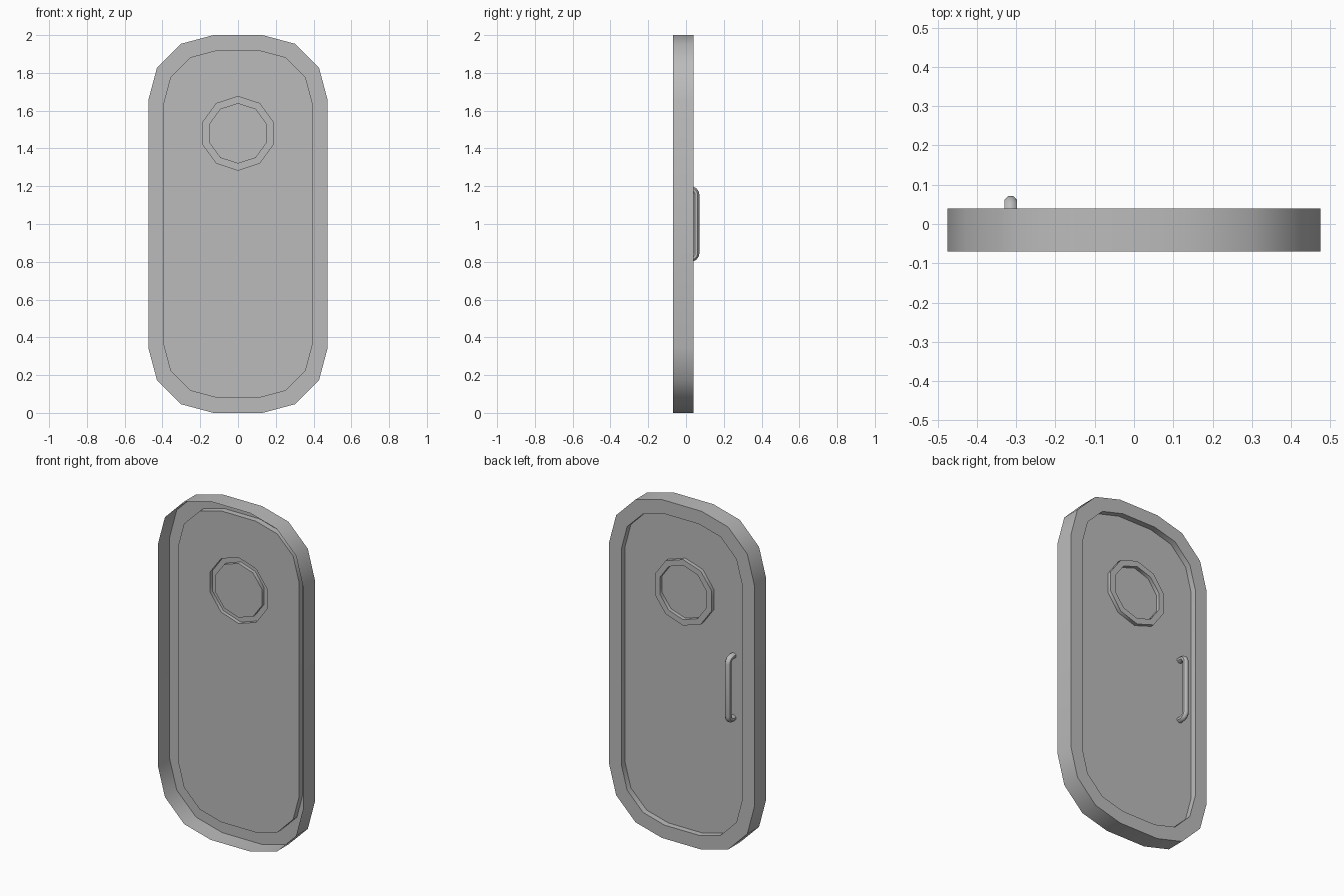
import bpy, bmesh, math
from mathutils import Vector

if "Cube" in bpy.data.objects:
    bpy.data.objects.remove(bpy.data.objects["Cube"], do_unlink=True)

grey = bpy.data.materials.new("light_grey")
grey.use_nodes = True
colour = (0.5, 0.5, 0.5, 1)
grey.diffuse_color = colour
grey.node_tree.nodes["Principled BSDF"].inputs["Base Color"].default_value = colour

RIM_FRONT, RIM_BACK = -0.07, 0.04
PANEL_Y, RING_Y = 0.005, 0.027
WINDOW_Z = 1.48


def rounded_outline(half_w, half_h, r, steps=3):
    """Counter-clockwise rounded rectangle in x, z, centred at z = 1."""
    pts = []
    for quarter, (sx, sz) in enumerate([(1, 1), (-1, 1), (-1, -1), (1, -1)]):
        for i in range(steps + 1):
            a = math.pi / 2 * (quarter + i / steps)
            pts.append((sx * (half_w - r) + r * math.cos(a),
                        1 + sz * (half_h - r) + r * math.sin(a)))
    return pts


def decagon(r):
    return [(r * math.sin(-i * math.tau / 10),
             WINDOW_Z + r * math.cos(i * math.tau / 10)) for i in range(10)]


def add_loop(bm, pts, y):
    return [bm.verts.new((x, y, z)) for x, z in pts]


def finish(bm, name):
    mesh = bpy.data.meshes.new(name)
    bm.to_mesh(mesh)
    bm.free()
    obj = bpy.data.objects.new(name, mesh)
    bpy.context.collection.objects.link(obj)
    smooth(obj)
    return obj


def smooth(obj):
    if not obj.data.materials:
        obj.data.materials.append(grey)
    bpy.ops.object.select_all(action="DESELECT")
    obj.select_set(True)
    bpy.context.view_layer.objects.active = obj
    bpy.ops.object.shade_smooth_by_angle(angle=math.radians(45))


def loft(name, sections, cap=False):
    """Join successive (outline, y) loops with strips of quads."""
    bm = bmesh.new()
    loops = [add_loop(bm, pts, y) for pts, y in sections]
    for a, b in zip(loops, loops[1:]):
        n = len(a)
        for i in range(n):
            j = (i + 1) % n
            bm.faces.new((a[i], b[i], b[j], a[j]))
    if cap:
        bm.faces.new(loops[-1][::-1])
    return finish(bm, name)


outer = rounded_outline(0.475, 1.0, 0.345)
inner = rounded_outline(0.395, 0.92, 0.283)

# Frame: open-fronted outer wall, flat back border, step into the panel
loft("door_frame", [(outer, RIM_FRONT), (outer, RIM_BACK),
                    (inner, RIM_BACK), (inner, PANEL_Y)])

# Panel: flat sheet with a window hole
bm = bmesh.new()
edges = []
for pts in (inner, decagon(0.195)):
    vs = add_loop(bm, pts, PANEL_Y)
    edges += [bm.edges.new((v, vs[(i + 1) % len(vs)])) for i, v in enumerate(vs)]
bmesh.ops.triangle_fill(bm, use_beauty=True, use_dissolve=False,
                        edges=edges, normal=Vector((0, 1, 0)))
for f in bm.faces:
    f.normal_update()
    if f.normal.y < 0:
        f.normal_flip()
finish(bm, "door_panel")

# Porthole: raised ring on the back with a sunken pane
loft("window_ring", [(decagon(0.195), PANEL_Y), (decagon(0.195), RING_Y),
                     (decagon(0.16), RING_Y), (decagon(0.16), PANEL_Y)], cap=True)

# Handle: octagonal tube with rounded bends
bend, reach, half = 0.03, 0.055, 0.184
path = [(PANEL_Y, half)]
for i in range(5):
    a = math.pi / 2 * i / 4
    path.append((reach - bend + bend * math.sin(a), half - bend + bend * math.cos(a)))
path += [(y, -z) for y, z in reversed(path)]
curve = bpy.data.curves.new("handle", "CURVE")
curve.dimensions = "3D"
curve.bevel_depth = 0.0175
curve.bevel_resolution = 2
spline = curve.splines.new("POLY")
spline.points.add(len(path) - 1)
for p, (y, z) in zip(spline.points, path):
    p.co = (-0.314, y, 1 + z, 1)
    p.tilt = math.pi / 8
handle = bpy.data.objects.new("handle", curve)
bpy.context.collection.objects.link(handle)
bpy.ops.object.select_all(action="DESELECT")
handle.select_set(True)
bpy.context.view_layer.objects.active = handle
bpy.ops.object.convert(target="MESH")
smooth(bpy.context.object)
